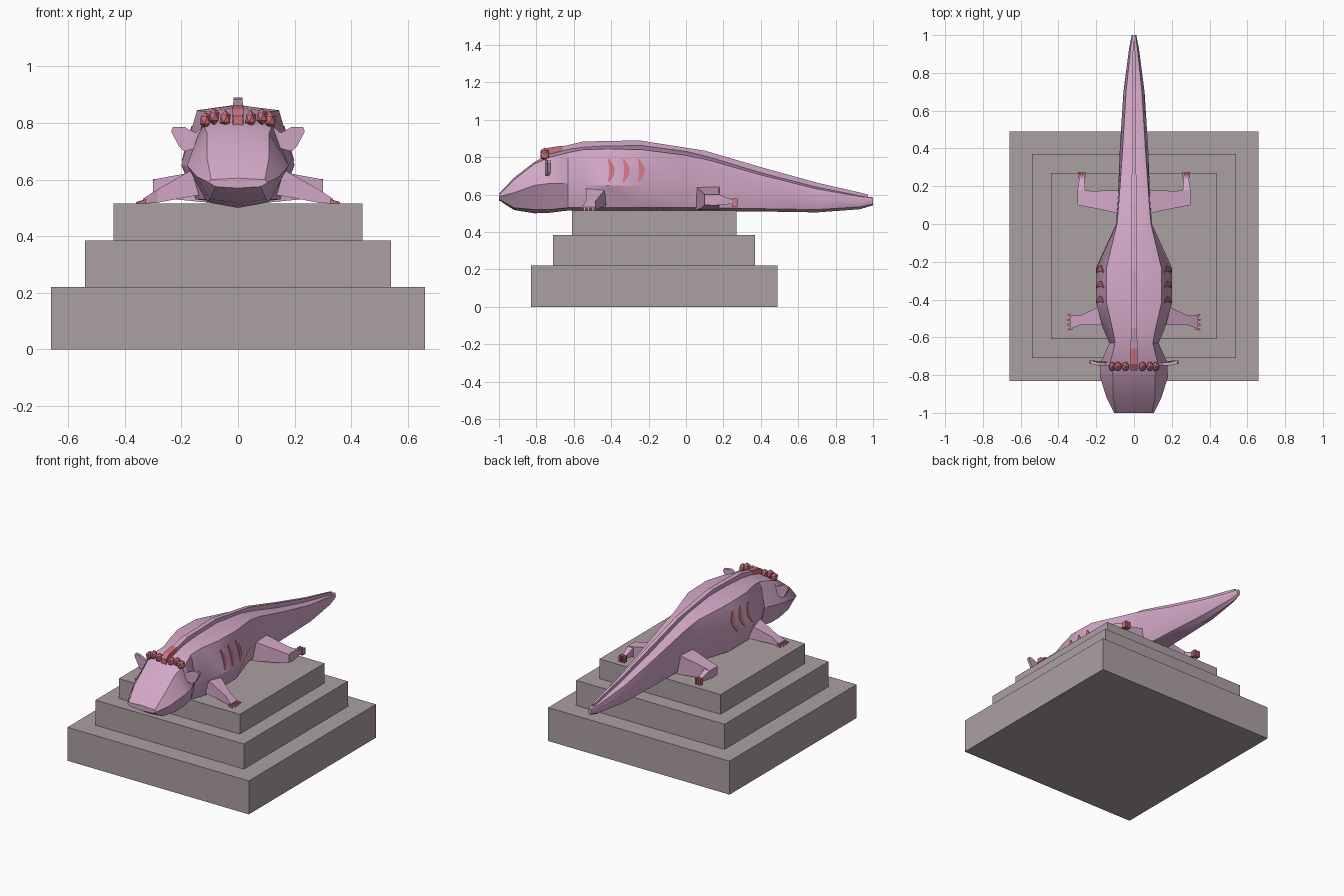
import bpy, bmesh, math
from mathutils import Vector
from mathutils.bvhtree import BVHTree

if "Cube" in bpy.data.objects:
    bpy.data.objects.remove(bpy.data.objects["Cube"])


def mat(name, rgb):
    m = bpy.data.materials.new(name)
    m.diffuse_color = (*rgb, 1)
    m.use_nodes = True
    m.node_tree.nodes["Principled BSDF"].inputs["Base Color"].default_value = m.diffuse_color
    return m


PINK = mat("pink skin", (0.65, 0.39, 0.57))
RED = mat("coral red", (0.62, 0.17, 0.21))
STONE = mat("grey stone", (0.41, 0.35, 0.36))


def finish(name, bm, material, smooth=None):
    bmesh.ops.recalc_face_normals(bm, faces=bm.faces)
    me = bpy.data.meshes.new(name)
    bm.to_mesh(me)
    bm.free()
    ob = bpy.data.objects.new(name, me)
    bpy.context.collection.objects.link(ob)
    me.materials.append(material)
    if smooth:
        bpy.ops.object.select_all(action='DESELECT')
        ob.select_set(True)
        bpy.context.view_layer.objects.active = ob
        bpy.ops.object.shade_smooth_by_angle(angle=math.radians(smooth))
    return ob


def loft(name, rings, material, smooth=None):
    """Skin closed rings of equal length and cap both ends."""
    bm = bmesh.new()
    vs = [[bm.verts.new(p) for p in r] for r in rings]
    n = len(vs[0])
    for a, b in zip(vs, vs[1:]):
        for i in range(n):
            j = (i + 1) % n
            bm.faces.new((a[i], a[j], b[j], b[i]))
    bm.faces.new(vs[0])
    bm.faces.new(vs[-1])
    return finish(name, bm, material, smooth)


def box(name, x0, x1, y0, y1, z0, z1, material):
    return loft(name, [[(x0, y0, z), (x1, y0, z), (x1, y1, z), (x0, y1, z)] for z in (z0, z1)], material)


# stepped pedestal
for name, w, y0, y1, z0, z1 in (("lower_step", .66, -.83, .49, 0, .22),
                                ("middle_step", .54, -.71, .37, .22, .385),
                                ("upper_step", .44, -.61, .27, .385, .515)):
    box(name, -w, w, y0, y1, z0, z1, STONE)

# head, body and tail: y, top z, shoulder x/z, side x/z, low x/z, bottom z
stations = [
    (-1.0, .605, .095, .60, .105, .59, .08, .575, .57),
    (-.92, .69, .11, .68, .145, .61, .10, .53, .518),
    (-.81, .775, .11, .765, .18, .65, .11, .52, .50),
    (-.73, .82, .125, .80, .175, .66, .11, .52, .503),
    (-.63, .845, .10, .825, .13, .66, .10, .53, .515),
    (-.55, .855, .115, .84, .165, .65, .13, .53, .513),
    (-.42, .863, .145, .845, .20, .65, .15, .53, .512),
    (-.23, .865, .145, .84, .20, .65, .15, .53, .512),
    (0, .835, .09, .81, .095, .64, .075, .53, .512),
    (.12, .805, .08, .785, .086, .63, .065, .53, .512),
    (.40, .72, .06, .705, .075, .61, .055, .525, .51),
    (.70, .643, .042, .63, .056, .57, .04, .52, .505),
    (.93, .595, .018, .59, .026, .56, .018, .535, .522),
    (1.0, .585, .008, .582, .012, .565, .008, .55, .543),
]
rings = []
for y, t, sx, sz, wx, wz, lx, lz, b in stations:
    half = [(sx, sz), (wx, wz), (lx, lz)]
    rings.append([(0, y, t)] + [(x, y, z) for x, z in half] + [(0, y, b)]
                 + [(-x, y, z) for x, z in reversed(half)])
body = loft("body", rings, PINK, 32)


# back fin, with a red front end on the head
def fin(name, pts, material):
    loft(name, [[(-w, y, z0), (w, y, z0), (w, y, z1), (-w, y, z1)] for y, w, z0, z1 in pts], material)


fin("back_fin", [(-.66, .018, .80, .858), (-.55, .016, .82, .884), (-.25, .015, .83, .89),
                 (.10, .013, .78, .835), (.40, .011, .69, .747), (.70, .009, .61, .664),
                 (.97, .006, .575, .602)], PINK)
fin("head_crest", [(-.775, .018, .77, .825), (-.74, .02, .78, .85), (-.66, .018, .80, .862)], RED)

tree = BVHTree.FromObject(body, bpy.context.evaluated_depsgraph_get())

for s, side in ((1, "right"), (-1, "left")):
    # red tufts on the brow
    for i, (x, z) in enumerate(((.045, .815), (.085, .822), (.115, .81))):
        bm = bmesh.new()
        bmesh.ops.create_icosphere(bm, subdivisions=1, radius=1)
        for v in bm.verts:
            v.co = (s * x + v.co.x * .022, -.755 + v.co.y * .028, z + v.co.z * .03)
        finish(f"{side}_tuft_{i}", bm, RED)

    # ear-like gill
    ear = [(.11, .80), (.15, .765), (.19, .786), (.23, .785), (.236, .77), (.21, .72), (.19, .70), (.15, .71), (.11, .72)]
    loft(f"{side}_gill", [[(s * x, y - (.01 if x < .2 else 0), z) for x, z in ear]
                          for y in (-.74, -.722)], PINK)

    # front leg and toes: x, y range, z range
    def limb(name, secs, material):
        loft(f"{side}_{name}", [[(s * x, y0, z0), (s * x, y1, z0), (s * x, y1, z1), (s * x, y0, z1)]
                                for x, y0, y1, z0, z1 in secs], material)

    limb("front_leg", [(.10, -.535, -.425, .55, .65), (.17, -.535, -.43, .54, .63),
                       (.285, -.535, -.485, .518, .565), (.335, -.555, -.485, .515, .533)], PINK)
    for i in range(4):
        y = -.552 + i * .021
        dy = (i - 1.5) * .006
        limb(f"front_toe_{i}", [(.325, y - .007, y + .007, .515, .531),
                                (.363 - abs(i - 1.5) * .006, y + dy - .004, y + dy + .004, .515, .521)], RED)

    # hind leg: thigh, shin turned back, red foot
    limb("thigh", [(.04, .05, .18, .515, .645), (.10, .06, .178, .518, .638),
                   (.22, .085, .175, .53, .615), (.30, .10, .18, .545, .60)], PINK)
    loft(f"{side}_shin", [[(s * x0, y, z0), (s * x1, y, z0), (s * x1, y, z1), (s * x0, y, z1)]
                          for y, x0, x1, z0, z1 in ((.13, .235, .30, .54, .602), (.18, .258, .299, .545, .60),
                                                    (.24, .263, .29, .55, .575), (.26, .255, .298, .542, .575))], PINK)
    for i, x in enumerate((.262, .277, .292)):
        box(f"{side}_hind_toe_{i}", s * (x - .005), s * (x + .005), .245, .275, .536, .578, RED)

    # three curved flank stripes laid on the skin
    for i, yc in enumerate((-.41, -.33, -.25)):
        bm = bmesh.new()
        rows = []
        for k in range(9):
            t = k / 8
            z = .668 + .122 * t
            y = yc + .018 * math.sin(math.pi * t) - .004
            w = .004 + .011 * math.sin(math.pi * t)
            row = []
            for yy in (y - w, y + w):
                hit = tree.ray_cast(Vector((s, yy, z)), Vector((-s, 0, 0)))[0]
                row.append((hit.x, yy, z))
            rows.append([bm.verts.new((x + s * d, yy, zz)) for d in (.004, -.004)
                         for x, yy, zz in (row if d > 0 else row[::-1])])
        for a, b in zip(rows, rows[1:]):
            for j in range(4):
                bm.faces.new((a[j], a[(j + 1) % 4], b[(j + 1) % 4], b[j]))
        bm.faces.new(rows[0])
        bm.faces.new(rows[-1])
        finish(f"{side}_stripe_{i}", bm, RED)
